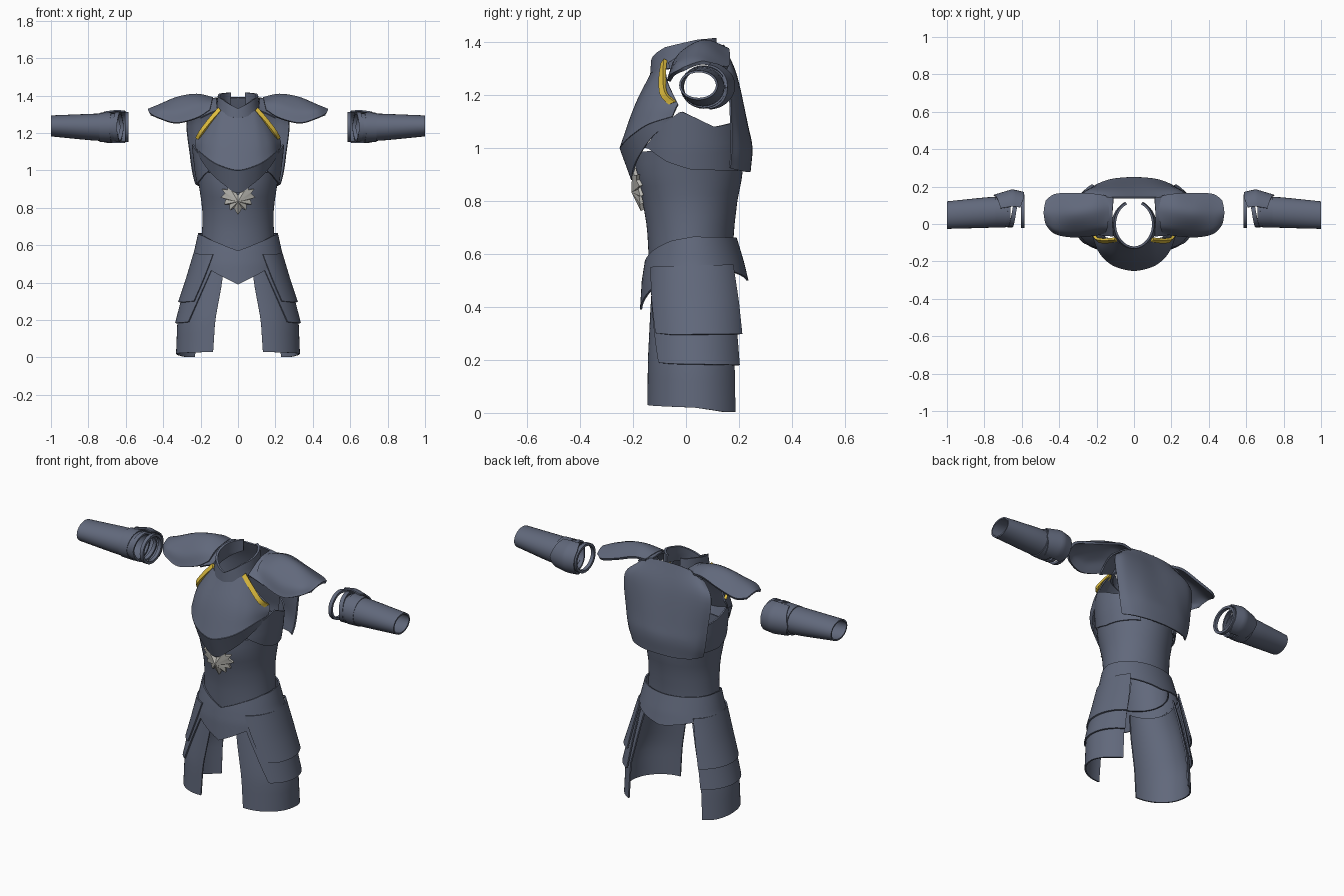
import bpy, bmesh
from math import sin, cos, radians
from mathutils import Vector


def material(name, rgb):
    m = bpy.data.materials.new(name)
    m.diffuse_color = (*rgb, 1)
    return m


STEEL = material("blue_steel", (0.12, 0.14, 0.20))
GOLD = material("gold", (0.75, 0.52, 0.05))
SILVER = material("silver", (0.55, 0.54, 0.50))


def interp(table, t):
    """Linear lookup in rows (t, value, value...)."""
    if t <= table[0][0]:
        return table[0][1:]
    for a, b in zip(table, table[1:]):
        if t <= b[0]:
            f = (t - a[0]) / (b[0] - a[0])
            return [p + (q - p) * f for p, q in zip(a[1:], b[1:])]
    return table[-1][1:]


def spline(pts, n):
    """Smooth curve through points, n steps per span."""
    p = [2 * pts[0] - pts[1]] + pts + [2 * pts[-1] - pts[-2]]
    out = []
    for i in range(1, len(p) - 2):
        a, b, c, d = p[i - 1:i + 3]
        for k in range(n):
            t = k / n
            out.append(0.5 * (2 * b + (c - a) * t + (2 * a - 5 * b + 4 * c - d) * t * t
                              + (3 * b - a - 3 * c + d) * t ** 3))
    return out + [pts[-1]]


def finish(name, bm, thick, mirror, mat):
    bmesh.ops.remove_doubles(bm, verts=bm.verts, dist=1e-5)
    bmesh.ops.recalc_face_normals(bm, faces=bm.faces)
    me = bpy.data.meshes.new(name)
    bm.to_mesh(me)
    bm.free()
    ob = bpy.data.objects.new(name, me)
    bpy.context.collection.objects.link(ob)
    me.materials.append(mat)
    if mirror:
        ob.modifiers.new("mirror", 'MIRROR')
    s = ob.modifiers.new("thickness", 'SOLIDIFY')
    s.thickness, s.offset = thick, 0
    return ob


def grid(name, rows, thick=0.008, mirror=True, mat=STEEL):
    bm = bmesh.new()
    vs = [[bm.verts.new(p) for p in r] for r in rows]
    for r, s in zip(vs, vs[1:]):
        for i in range(len(r) - 1):
            bm.faces.new((r[i], r[i + 1], s[i + 1], s[i]))
    return finish(name, bm, thick, mirror, mat)


def loft(name, rows, sym=False, n=6, **kw):
    """Spline surface through rows of points; sym reflects rows across x=0."""
    rows = [[Vector(p) for p in r] for r in rows]
    if sym:
        rows = [[Vector((-p.x, p.y, p.z)) for p in r[:0:-1]] + r for r in rows]
    rows = [spline(r, n) for r in rows]
    cols = [spline(list(c), n) for c in zip(*rows)]
    return grid(name, cols, mirror=not sym, **kw)


def shell(name, table, bottom, top, a0=(0, 0), a1=180, along_x=False, nu=28, nv=10, **kw):
    """Curved plate: table rows (height, centre, half width, front y, back y).
    Edges are (angle, height) rows; angle 0 is front. a0 = start at bottom, top."""
    rows = []
    for j in range(nv + 1):
        v = j / nv
        row = []
        for i in range(nu + 1):
            start = a0[0] + (a0[1] - a0[0]) * v
            deg = start + (a1 - start) * i / nu
            lo, hi = interp(bottom, deg)[0], interp(top, deg)[0]
            h = lo + (hi - lo) * v
            c, w, yf, yb = interp(table, h)
            a = radians(deg)
            s = c + w * sin(a)
            y = (yf + yb) / 2 - (yb - yf) / 2 * cos(a)
            row.append((h, y, s) if along_x else (s, y, h))
        rows.append(row)
    return grid(name, rows, **kw)


# Abdomen and underarm plates
shell("abdomen", [(.55, 0, .195, -.135, .17), (.7, 0, .187, -.143, .178), (.8, 0, .187, -.16, .19),
                  (.9, 0, .202, -.187, .21), (1.02, 0, .222, -.19, .215)],
      [(0, .54), (180, .6)], [(0, .98), (90, 1.0), (180, 1.0)])
shell("underarm_plate", [(.9, 0, .212, -.195, .225), (1.0, 0, .228, -.195, .23), (1.15, 0, .245, -.19, .225)],
      [(42, 1.0), (65, .95), (90, .92), (180, .91)],
      [(42, 1.04), (80, 1.14), (115, 1.08), (145, 1.1)], a0=(35, 50), a1=148)

# Breastplate: bulging upper part and receding lower part, meeting at a crease
crease = [(0, -.247, 1.0), (.08, -.232, 1.02), (.14, -.2, 1.05), (.19, -.14, 1.09), (.224, -.05, 1.12)]
loft("breastplate_upper", [
    [(0, -.125, 1.29), (.06, -.11, 1.30), (.1, -.085, 1.315), (.16, -.07, 1.25), (.222, -.03, 1.165)],
    [(0, -.19, 1.16), (.08, -.18, 1.165), (.13, -.158, 1.17), (.18, -.12, 1.16), (.227, -.04, 1.145)],
    crease], sym=True)
loft("breastplate_lower", [
    crease, [(0, -.203, .88), (.08, -.195, .93), (.14, -.168, .985), (.19, -.12, 1.05), (.22, -.045, 1.105)]],
     sym=True)

# Back plate
loft("back_plate", [
    [(0, .14, 1.39), (.1, .14, 1.385), (.17, .137, 1.36), (.21, .13, 1.33)],
    [(0, .19, 1.26), (.12, .19, 1.27), (.22, .182, 1.27), (.272, .16, 1.26)],
    [(0, .232, 1.08), (.12, .227, 1.08), (.21, .2, 1.08), (.255, .17, 1.08)],
    [(0, .247, 1.0), (.12, .237, 1.0), (.2, .207, .99), (.24, .17, .98)],
    [(0, .24, .91), (.1, .232, .91), (.18, .205, .915), (.225, .165, .925)]], sym=True)

# Collar, open at the back
shell("collar", [(1.27, 0, .125, -.13, .135), (1.34, 0, .108, -.125, .125), (1.42, 0, .1, -.115, .12)],
      [(0, 1.28), (90, 1.31), (180, 1.37)], [(0, 1.33), (50, 1.38), (110, 1.41), (180, 1.42)],
      a1=156, thick=.012)

# Shoulders
loft("shoulder_bridge", [
    [(.11, -.065, 1.32), (.115, .04, 1.38), (.11, .14, 1.385)],
    [(.16, -.06, 1.30), (.16, .04, 1.375), (.16, .145, 1.37)],
    [(.2, -.055, 1.28), (.2, .03, 1.355), (.2, .145, 1.35)]])
loft("pauldron", [
    [(.15, -.045, 1.32), (.14, 0, 1.365), (.135, .08, 1.385), (.15, .15, 1.37)],
    [(.22, -.058, 1.28), (.22, -.02, 1.355), (.22, .07, 1.403), (.22, .16, 1.37)],
    [(.33, -.065, 1.253), (.32, -.035, 1.325), (.32, .06, 1.388), (.32, .163, 1.335)],
    [(.42, -.048, 1.278), (.42, -.02, 1.322), (.42, .06, 1.347), (.42, .158, 1.305)],
    [(.468, -.005, 1.30), (.476, .03, 1.315), (.48, .07, 1.322), (.47, .125, 1.305)]], thick=.014)

# Gold straps along the breastplate edge
loft("gold_strap", [
    [(.09, -.09, 1.318), (.103, -.078, 1.335)], [(.142, -.098, 1.258), (.158, -.082, 1.27)],
    [(.187, -.093, 1.20), (.203, -.075, 1.21)], [(.208, -.062, 1.165), (.222, -.04, 1.175)]],
     mat=GOLD, thick=.014)

# Spiked ornament on the abdomen
half = [(0, .865), (.03, .895), (.052, .925), (.055, .897), (.085, .9), (.067, .88), (.09, .858),
        (.062, .85), (.072, .82), (.046, .825), (.042, .79), (.022, .802), (0, .765)]
outline = half + [(-x, z) for x, z in half[-2:0:-1]]
bm = bmesh.new()
rim = [bm.verts.new((x, -.2 + (.92 - z) * .23 + 2 * x * x, z)) for x, z in outline]
hub = bm.verts.new((0, -.2, .835))
for i in range(len(rim)):
    bm.faces.new((rim[i - 1], rim[i], hub))
finish("spiked_ornament", bm, .014, False, SILVER)

# Waist plate with a pointed front
shell("waist_plate", [(.39, 0, .262, -.17, .25), (.5, 0, .25, -.163, .232), (.57, 0, .23, -.152, .215),
                      (.67, 0, .208, -.13, .185)],
      [(0, .39), (25, .445), (60, .52), (90, .55), (130, .54), (180, .5)],
      [(0, .57), (30, .615), (60, .65), (90, .665), (180, .66)])

# Thigh plates, three overlapping layers per side
shell("thigh_plate_lower", [(0, .135, .193, -.142, .207), (.2, .122, .198, -.14, .203),
                            (.4, .085, .18, -.13, .19), (.55, .07, .14, -.12, .17)],
      [(0, .03), (90, .02), (130, .003), (150, .003)], [(0, .52), (150, .52)], a1=150)
shell("thigh_plate_middle", [(.18, .13, .203, -.15, .225), (.35, .115, .175, -.14, .21), (.55, .09, .145, -.13, .19)],
      [(0, .2), (60, .185), (150, .18)], [(0, .52), (150, .52)], a0=(42, 10), a1=150)
shell("thigh_plate_upper", [(.29, .12, .198, -.15, .24), (.42, .11, .165, -.145, .225), (.57, .095, .135, -.135, .2)],
      [(0, .31), (60, .295), (150, .298)], [(0, .55), (150, .56)], a0=(36, 15), a1=148)

# Forearm guards with elbow cups and straps
shell("forearm_guard", [(.68, 1.23, .072, -.012, .145), (.8, 1.232, .066, -.017, .138), (1, 1.238, .052, -.022, .117)],
      [(0, .66), (360, .66)], [(0, 1), (360, 1)], a1=360, along_x=True, nv=8)
shell("forearm_cuff", [(.66, 1.23, .078, -.015, .15), (.76, 1.23, .073, -.016, .148)],
      [(0, .69), (180, .66), (360, .69)], [(0, .74), (360, .74)], a1=360, along_x=True, nv=3)
shell("elbow_cup", [(.58, 1.232, .082, -.01, .165), (.65, 1.235, .085, -.01, .182), (.75, 1.23, .077, -.012, .152)],
      [(90, .61), (130, .59), (180, .59), (230, .59), (270, .61)],
      [(90, .71), (180, .75), (270, .71)], a0=(95, 95), a1=265, along_x=True)
shell("elbow_ring", [(.58, 1.232, .073, -.015, .15), (.61, 1.232, .073, -.015, .15)],
      [(0, .585), (360, .585)], [(0, .605), (360, .605)], a1=360, along_x=True, nv=2, thick=.014)
shell("slanted_elbow_strap", [(.6, 1.232, .076, -.013, .14), (.7, 1.232, .076, -.013, .14)],
      [(0, .65), (180, .61), (360, .65)], [(0, .675), (180, .63), (360, .675)],
      a1=360, along_x=True, nv=2, thick=.01)

# Bake modifiers and shade
bpy.ops.object.select_all(action='SELECT')
bpy.context.view_layer.objects.active = bpy.context.selected_objects[0]
bpy.ops.object.convert(target='MESH')
bpy.ops.object.shade_smooth_by_angle(angle=radians(35))
